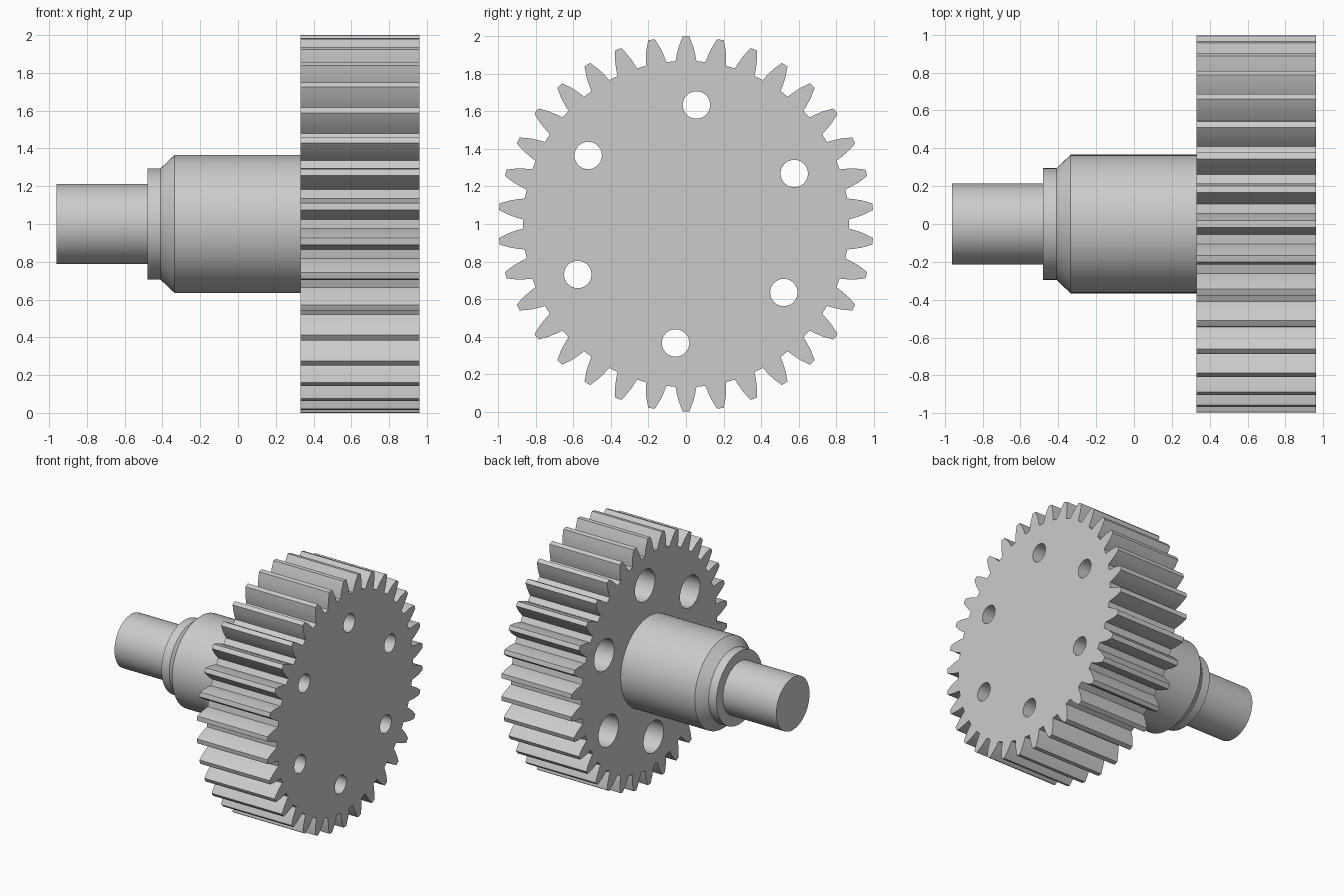
import bpy, bmesh
from math import sin, cos, pi, radians
from mathutils import Matrix

cube = bpy.data.objects.get("Cube")
if cube:
    bpy.data.objects.remove(cube, do_unlink=True)

TEETH = 34
GEAR_BACK, GEAR_FRONT = 0.33, 0.96
HOLES, HOLE_CIRCLE = 6, 0.637
AXIS_Z = 1.0

steel = bpy.data.materials.new("grey steel")
grey = (0.6, 0.6, 0.6, 1)
steel.diffuse_color = grey
steel.use_nodes = True
steel.node_tree.nodes["Principled BSDF"].inputs["Base Color"].default_value = grey


def make_object(name, bm):
    """Turn a bmesh into an object lying on the shaft axis."""
    bmesh.ops.recalc_face_normals(bm, faces=bm.faces)
    mesh = bpy.data.meshes.new(name)
    bm.to_mesh(mesh)
    bm.free()
    mesh.materials.append(steel)
    obj = bpy.data.objects.new(name, mesh)
    obj.location.z = AXIS_Z
    bpy.context.collection.objects.link(obj)
    return obj


def smooth(obj):
    bpy.ops.object.select_all(action='DESELECT')
    obj.select_set(True)
    bpy.context.view_layer.objects.active = obj
    bpy.ops.object.shade_smooth_by_angle(angle=radians(25))


def lathe(bm, profile, segments, y=0.0, z=0.0):
    """Revolve (x, radius) pairs around an axis parallel to x, with end caps."""
    rings = []
    for x, r in profile:
        angles = [2 * pi * i / segments for i in range(segments)]
        rings.append([bm.verts.new((x, y + r * cos(a), z + r * sin(a))) for a in angles])
    for a, b in zip(rings, rings[1:]):
        for i in range(segments):
            j = (i + 1) % segments
            bm.faces.new((a[i], a[j], b[j], b[i]))
    bm.faces.new(rings[0])
    bm.faces.new(rings[-1])


# Stepped shaft with collar and chamfered shoulder
bm = bmesh.new()
lathe(bm, [(-0.96, 0.213), (-0.48, 0.213), (-0.48, 0.295), (-0.41, 0.295),
           (-0.335, 0.366), (GEAR_BACK + 0.01, 0.366)], 72)
smooth(make_object("stepped_shaft", bm))

# Spur gear: one tooth outline (half width, height) repeated around the rim
half_tooth = [(0.056, 0.868), (0.049, 0.905), (0.039, 0.945), (0.018, 0.999)]
tooth = [(-w, h) for w, h in half_tooth] + [(0, 1.0)] + half_tooth[::-1]
bm = bmesh.new()
rim = []
for i in range(TEETH):
    turn = Matrix.Rotation(-2 * pi * i / TEETH, 3, 'X')
    for w, h in tooth:
        v = bm.verts.new((GEAR_BACK, w, h))
        v.co = turn @ v.co
        rim.append(v)
disc = bm.faces.new(rim)
extruded = bmesh.ops.extrude_face_region(bm, geom=[disc], use_keep_orig=True)["geom"]
bmesh.ops.translate(bm, vec=(GEAR_FRONT - GEAR_BACK, 0, 0),
                    verts=[g for g in extruded if isinstance(g, bmesh.types.BMVert)])
gear = make_object("spur_gear", bm)

# Ring of bolt holes, counterbored from the shaft side
bm = bmesh.new()
for i in range(HOLES):
    a = radians(25) + 2 * pi * i / HOLES
    lathe(bm, [(GEAR_BACK - 0.1, 0.128), (0.71, 0.128), (0.71, 0.073),
               (GEAR_FRONT + 0.1, 0.073)], 40, HOLE_CIRCLE * cos(a), HOLE_CIRCLE * sin(a))
cutter = make_object("bolt_hole_cutter", bm)
cutter.hide_render = True

cut = gear.modifiers.new("bolt_holes", 'BOOLEAN')
cut.object = cutter
cut.operation = 'DIFFERENCE'
cut.solver = 'EXACT'
bpy.ops.object.select_all(action='DESELECT')
gear.select_set(True)
bpy.context.view_layer.objects.active = gear
bpy.ops.object.modifier_apply(modifier=cut.name)
bpy.data.objects.remove(cutter, do_unlink=True)
smooth(gear)
